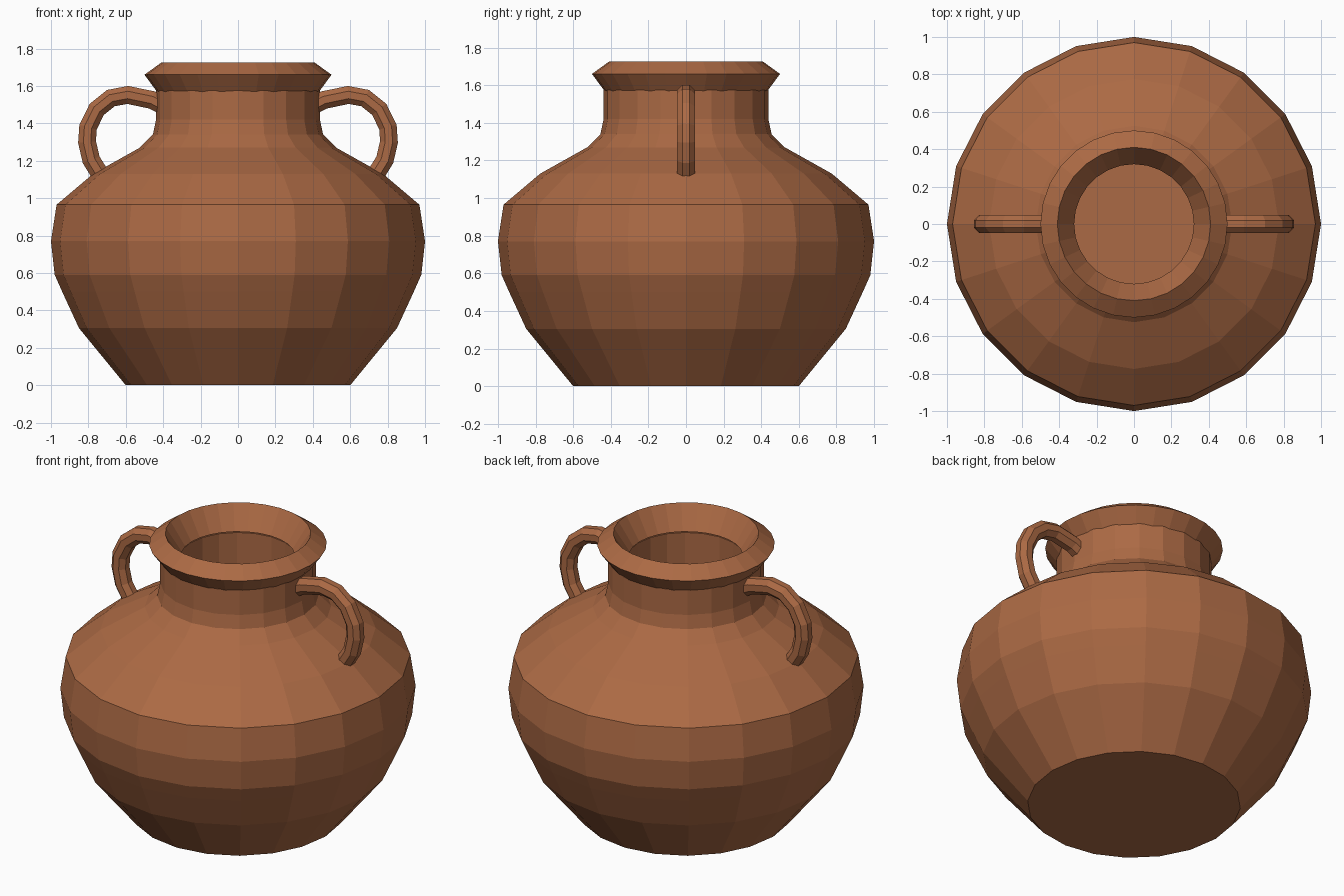
import bpy, bmesh, math
from mathutils import Vector

if "Cube" in bpy.data.objects:
    bpy.data.objects.remove(bpy.data.objects["Cube"])

clay = bpy.data.materials.new("terracotta clay")
clay.diffuse_color = (0.41, 0.143, 0.058, 1)
clay.use_nodes = True
clay.node_tree.nodes["Principled BSDF"].inputs["Base Color"].default_value = clay.diffuse_color


def finish(bm, name):
    bmesh.ops.recalc_face_normals(bm, faces=bm.faces)
    mesh = bpy.data.meshes.new(name)
    bm.to_mesh(mesh)
    bm.free()
    mesh.materials.append(clay)
    obj = bpy.data.objects.new(name, mesh)
    bpy.context.collection.objects.link(obj)
    return obj


def skin(bm, rings, closed):
    """Join successive rings with quads; cap the ends unless the loop is closed."""
    n = len(rings[0])
    pairs = list(zip(rings, rings[1:]))
    if closed:
        pairs.append((rings[-1], rings[0]))
    else:
        bm.faces.new(rings[0])
        bm.faces.new(rings[-1])
    for a, b in pairs:
        for i in range(n):
            j = (i + 1) % n
            bm.faces.new((a[i], a[j], b[j], b[i]))


def lathe(name, profile, sides, closed=False):
    bm = bmesh.new()
    rings = []
    for r, z in profile:
        angles = [2 * math.pi * i / sides for i in range(sides)]
        rings.append([bm.verts.new((r * math.cos(a), r * math.sin(a), z)) for a in angles])
    skin(bm, rings, closed)
    return finish(bm, name)


def handle(name, side, path, radius, sides=8):
    bm = bmesh.new()
    pts = [Vector((x * side, 0, z)) for x, z in path]
    rings = []
    for k, p in enumerate(pts):
        t = (pts[min(k + 1, len(pts) - 1)] - pts[max(k - 1, 0)]).normalized()
        across = Vector((0, 1, 0))
        out = t.cross(across)
        ring = []
        for i in range(sides):
            a = 2 * math.pi * (i + 0.5) / sides
            ring.append(bm.verts.new(p + radius * (across * math.cos(a) + out * math.sin(a))))
        rings.append(ring)
    skin(bm, rings, False)
    return finish(bm, name)


# Hollow body: up the outside, over the neck, down the inside
lathe("body", [
    (0.60, 0.0), (0.85, 0.305), (0.94, 0.50), (0.98, 0.59), (1.0, 0.77),
    (0.97, 0.965), (0.775, 1.13), (0.525, 1.27), (0.455, 1.34),
    (0.438, 1.42), (0.438, 1.575),
    (0.33, 1.575), (0.33, 1.36), (0.43, 1.22), (0.86, 0.93), (0.90, 0.77),
    (0.84, 0.53), (0.75, 0.33), (0.56, 0.10)], 20)

# Flared rim
lathe("rim", [(0.43, 1.565), (0.50, 1.66), (0.41, 1.725), (0.32, 1.585)], 28, closed=True)

# Pair of looped handles
loop = [(0.39, 1.49), (0.46, 1.525), (0.59, 1.552), (0.68, 1.535), (0.755, 1.475),
        (0.802, 1.38), (0.807, 1.30), (0.785, 1.205), (0.745, 1.14), (0.70, 1.10)]
handle("right_handle", 1, loop, 0.052)
handle("left_handle", -1, loop, 0.052)
